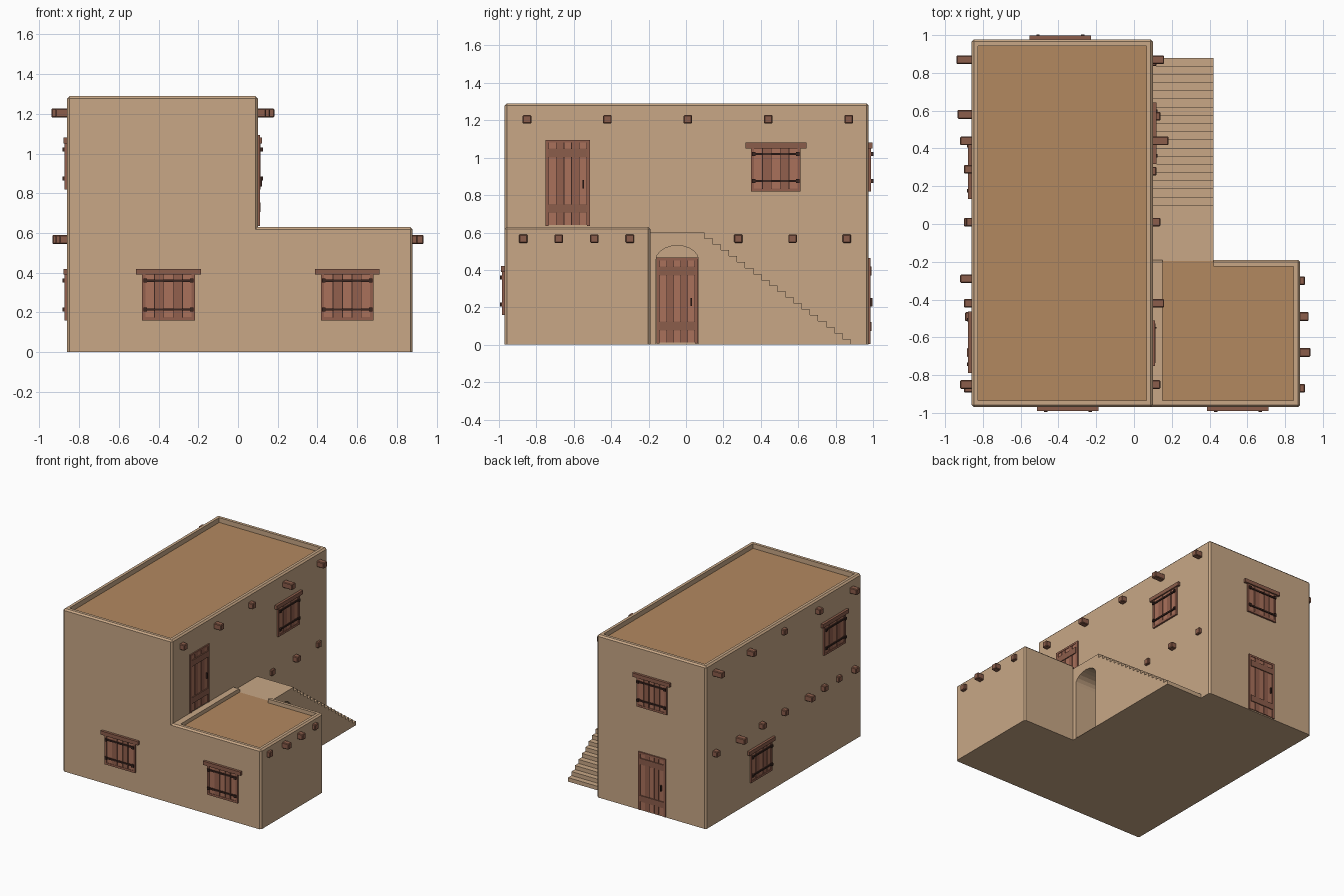
import bpy, bmesh, math
from mathutils import Matrix, Vector

if "Cube" in bpy.data.objects:
    bpy.data.objects.remove(bpy.data.objects["Cube"])


def material(name, rgb):
    m = bpy.data.materials.new(name)
    m.diffuse_color = (*rgb, 1)
    m.use_nodes = True
    m.node_tree.nodes["Principled BSDF"].inputs["Base Color"].default_value = m.diffuse_color
    return m


WALL = material("plaster", (0.58, 0.39, 0.24))
ROOF = material("roof_clay", (0.45, 0.25, 0.117))
BEAM = material("beam_wood", (0.26, 0.11, 0.07))
PLANK = material("plank_wood", (0.40, 0.165, 0.105))
PLANK2 = material("plank_wood_dark", (0.29, 0.115, 0.075))
IRON = material("iron", (0.045, 0.02, 0.015))


def finish(name, bm, mat, matrix=Matrix()):
    me = bpy.data.meshes.new(name)
    bmesh.ops.recalc_face_normals(bm, faces=bm.faces)
    bm.to_mesh(me)
    bm.free()
    me.materials.append(mat)
    ob = bpy.data.objects.new(name, me)
    ob.matrix_world = matrix
    bpy.context.collection.objects.link(ob)
    return ob


def boxes(name, items, mat, matrix=Matrix(), bevel=0, keep_bottom=False):
    """Each item is (x0, x1, y0, y1, z0, z1)."""
    bm = bmesh.new()
    for x0, x1, y0, y1, z0, z1 in items:
        m = Matrix.Translation(((x0 + x1) / 2, (y0 + y1) / 2, (z0 + z1) / 2))
        m = m @ Matrix.Diagonal((x1 - x0, y1 - y0, z1 - z0, 1))
        bmesh.ops.create_cube(bm, size=1, matrix=m)
    if bevel:
        edges = [e for e in bm.edges
                 if not (keep_bottom and all(v.co.z < 0.001 for v in e.verts))]
        bmesh.ops.bevel(bm, geom=edges, offset=bevel, segments=1,
                        affect='EDGES', profile=0.5)
    return finish(name, bm, mat, matrix)


def prism(name, pts, x0, x1, mat):
    """Extrude a (y, z) outline along x."""
    bm = bmesh.new()
    f = bm.faces.new([bm.verts.new((x0, y, z)) for y, z in pts])
    r = bmesh.ops.extrude_face_region(bm, geom=[f])
    vs = [g for g in r["geom"] if isinstance(g, bmesh.types.BMVert)]
    bmesh.ops.translate(bm, verts=vs, vec=(x1 - x0, 0, 0))
    return finish(name, bm, mat)


def boolean(ob, other, op):
    mod = ob.modifiers.new("bool", 'BOOLEAN')
    mod.operation, mod.solver, mod.object = op, 'EXACT', other
    other.hide_render = True
    bpy.context.view_layer.objects.active = ob
    with bpy.context.temp_override(object=ob, active_object=ob):
        bpy.ops.object.modifier_apply(modifier=mod.name)
    bpy.data.objects.remove(other)


# Walls: tall block joined with low block, roofs recessed behind parapets
walls = boxes("walls", [(-0.86, 0.10, -0.97, 0.977, 0, 1.29)], WALL, bevel=0.012, keep_bottom=True)
low = boxes("low_block", [(-0.5, 0.88, -0.97, -0.19, 0, 0.63)], WALL, bevel=0.012, keep_bottom=True)
boolean(walls, low, 'UNION')
for cut in ((-0.825, 0.065, -0.935, 0.942, 1.25, 1.4),
            (0.15, 0.845, -0.935, -0.225, 0.598, 0.63 + 0.01),
            (0.15, 0.42, -0.4, -0.15, 0.598, 0.63 + 0.01)):
    boolean(walls, boxes("cutter", [cut], WALL), 'DIFFERENCE')

# Roof surfaces
boxes("upper_roof", [(-0.825, 0.065, -0.935, 0.942, 1.24, 1.252)], ROOF)
boxes("lower_roof", [(0.15, 0.845, -0.935, -0.225, 0.59, 0.60),
                     (0.15, 0.42, -0.225, -0.195, 0.59, 0.60)], ROOF)

# Staircase with landing and arched niche
N = 18
run, rise = 0.78 / N, 0.60 / (N + 1)
outline = [(-0.195, 0), (-0.195, 0.60), (0.10, 0.60)]
for i in range(N):
    z = 0.60 - (i + 1) * rise
    outline += [(0.10 + i * run, z), (0.10 + (i + 1) * run, z)]
outline.append((0.88, 0))
stairs = prism("stairs", outline, 0.10, 0.42, WALL)
arch = [(-0.16, 0.004)]
arch += [(-0.047 - 0.113 * math.cos(math.pi * k / 10), 0.455 + 0.075 * math.sin(math.pi * k / 10))
         for k in range(11)]
arch.append((0.066, 0.004))
boolean(stairs, prism("arch_cutter", arch, 0.0, 0.6, WALL), 'DIFFERENCE')


def planks(name, n, x, z0, z1, depth, m):
    w = 2 * x / n
    for k, mat in enumerate((PLANK, PLANK2)):
        items = [(-x + i * w + 0.002, -x + (i + 1) * w - 0.002,
                  -depth - 0.002 * (i % 2), 0.004, z0, z1) for i in range(k, n, 2)]
        boxes(name + ("_planks_light", "_planks_dark")[k], items, mat, m)
    boxes(name + "_backing", [(-x, x, -0.004, 0.004, z0, z1)], IRON, m)


def place(pos, turn):
    return Matrix.Translation(Vector(pos)) @ Matrix.Rotation(math.radians(turn), 4, 'Z')


def window(name, pos, turn):
    m = place(pos, turn)
    planks(name, 5, 0.118, 0.015, 0.235, 0.009, m)
    boxes(name + "_frame", [(-0.133, -0.116, -0.013, 0.004, 0, 0.235),
                            (0.116, 0.133, -0.013, 0.004, 0, 0.235),
                            (-0.133, 0.133, -0.013, 0.004, 0, 0.016)], PLANK2, m)
    boxes(name + "_lintel", [(-0.163, 0.163, -0.02, 0.004, 0.23, 0.26)], BEAM, m)
    iron = []
    for z in (0.055, 0.20):
        iron.append((-0.122, 0.122, -0.018, -0.008, z - 0.006, z + 0.006))
        iron += [(s * 0.118 - 0.009, s * 0.118 + 0.009, -0.025, -0.008, z - 0.01, z + 0.01)
                 for s in (-1, 1)]
    boxes(name + "_iron_bars", iron, IRON, m)


def door(name, pos, turn, w=0.12):
    m = place(pos, turn)
    planks(name, 5, w - 0.018, 0.005, 0.447, 0.006, m)
    boxes(name + "_frame", [(-w, -w + 0.018, -0.010, 0.004, 0, 0.46),
                            (w - 0.018, w, -0.010, 0.004, 0, 0.46),
                            (-w, w, -0.010, 0.004, 0.445, 0.46)], PLANK2, m)
    boxes(name + "_cross_boards", [(-w + 0.015, w - 0.015, -0.014, 0, z, z + 0.048)
                                   for z in (0.07, 0.365)], BEAM, m)
    boxes(name + "_handle", [(w - 0.042, w - 0.034, -0.02, 0, 0.20, 0.245)], IRON, m)


# Windows: base centre on wall, turn about z
window("front_left_window", (-0.35, -0.97, 0.16), 0)
window("front_right_window", (0.55, -0.97, 0.16), 0)
window("right_window", (0.10, 0.48, 0.82), 90)
window("back_window", (-0.39, 0.977, 0.82), 180)
window("left_upper_window", (-0.86, -0.625, 0.82), -90)
window("left_lower_window", (-0.86, 0.295, 0.16), -90)

# Doors
door("roof_door", (0.10, -0.632, 0.635), 90)
door("arch_door", (0.10, -0.047, 0.006), 90, 0.112)
door("back_door", (-0.39, 0.977, 0.004), 180)


# Protruding roof beams: wall x, height, {y: tip x}
def beams(name, wall, z, tips):
    inner = wall + (0.03 if wall < 0 else -0.03)
    items = [(min(inner, t), max(inner, t), y - 0.023, y + 0.023, z - 0.023, z + 0.023)
             for y, t in tips.items()]
    boxes(name, items, BEAM, bevel=0.005)


beams("right_upper_beams", 0.10, 1.205, {-0.85: 0.14, -0.42: 0.16, 0.01: 0.14, 0.44: 0.183, 0.87: 0.16})
beams("right_lower_beams", 0.10, 0.567, {0.28: 0.12, 0.57: 0.14, 0.86: 0.12})
beams("low_block_beams", 0.88, 0.567, {-0.87: 0.905, -0.68: 0.935, -0.49: 0.925, -0.30: 0.905})
beams("left_upper_beams", -0.86, 1.205, {-0.85: -0.92, -0.42: -0.90, 0.01: -0.89, 0.44: -0.92, 0.87: -0.94})
beams("left_lower_beams", -0.86, 0.567, {-0.87: -0.90, -0.68: -0.885, -0.49: -0.895, -0.29: -0.92,
                                         0.01: -0.90, 0.29: -0.90, 0.58: -0.935, 0.87: -0.90})
